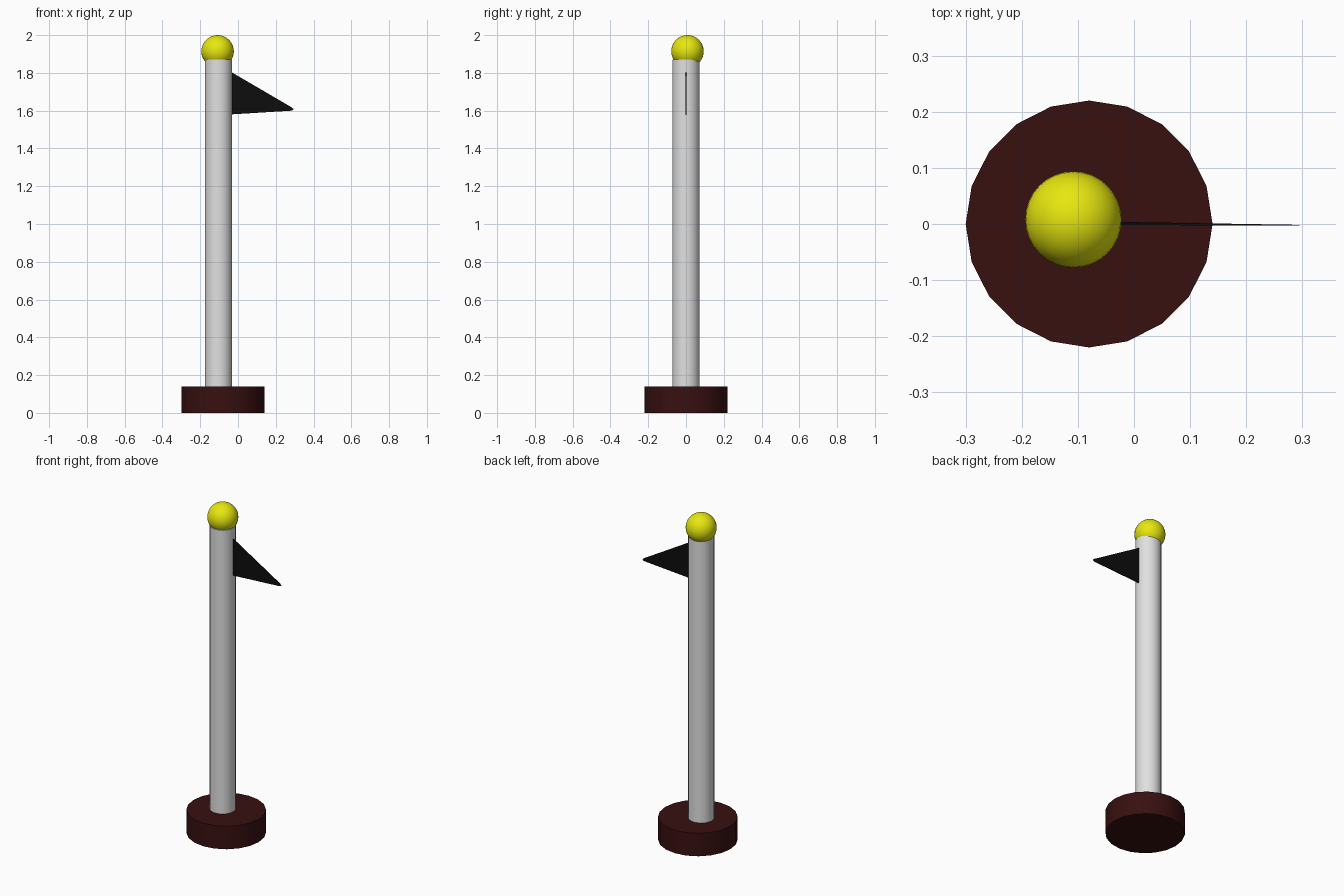
import bpy
import bmesh

cube = bpy.data.objects.get("Cube")
if cube:
    bpy.data.objects.remove(cube, do_unlink=True)


def material(name, rgb):
    mat = bpy.data.materials.new(name)
    mat.use_nodes = True
    color = (*rgb, 1)
    mat.diffuse_color = color
    mat.node_tree.nodes["Principled BSDF"].inputs["Base Color"].default_value = color
    return mat


def finish(name, mat):
    obj = bpy.context.object
    obj.name = name
    obj.data.materials.append(mat)
    bpy.ops.object.shade_smooth_by_angle()
    return obj


def cylinder(name, mat, x, radius, bottom, top, sides):
    bpy.ops.mesh.primitive_cylinder_add(
        vertices=sides, radius=radius, depth=top - bottom,
        location=(x, 0, (bottom + top) / 2))
    return finish(name, mat)


maroon = material("dark maroon", (0.04, 0.005, 0.005))
grey = material("light grey", (0.75, 0.75, 0.75))
yellow = material("yellow", (0.8, 0.8, 0.005))
black = material("black", (0.004, 0.004, 0.004))

# Round foot and pole
cylinder("base", maroon, -0.08, 0.22, 0, 0.14, 20)
cylinder("pole", grey, -0.103, 0.072, 0.13, 1.87, 32)

# Ball on top of the pole
bpy.ops.mesh.primitive_uv_sphere_add(
    segments=32, ring_count=16, radius=0.086, location=(-0.108, 0.008, 1.914))
finish("finial_ball", yellow)

# Thin pennant, slightly blunt at the tip and tapering in thickness
outline = [(-0.04, 1.58), (0.285, 1.6), (0.295, 1.608), (0.285, 1.617), (-0.04, 1.807)]
bm = bmesh.new()
sides = []
for side in (-1, 1):
    ring = []
    for x, z in outline:
        half = 0.003 if x < 0 else 0.0006
        middle = 0.001 if x < 0 else -0.002
        ring.append(bm.verts.new((x, middle + side * half, z)))
    sides.append(ring)
front, back = sides
bm.faces.new(front)
bm.faces.new(back[::-1])
for i in range(len(outline)):
    j = (i + 1) % len(outline)
    bm.faces.new((front[i], back[i], back[j], front[j]))
bmesh.ops.recalc_face_normals(bm, faces=bm.faces)
mesh = bpy.data.meshes.new("pennant")
bm.to_mesh(mesh)
bm.free()
pennant = bpy.data.objects.new("pennant", mesh)
mesh.materials.append(black)
bpy.context.collection.objects.link(pennant)
